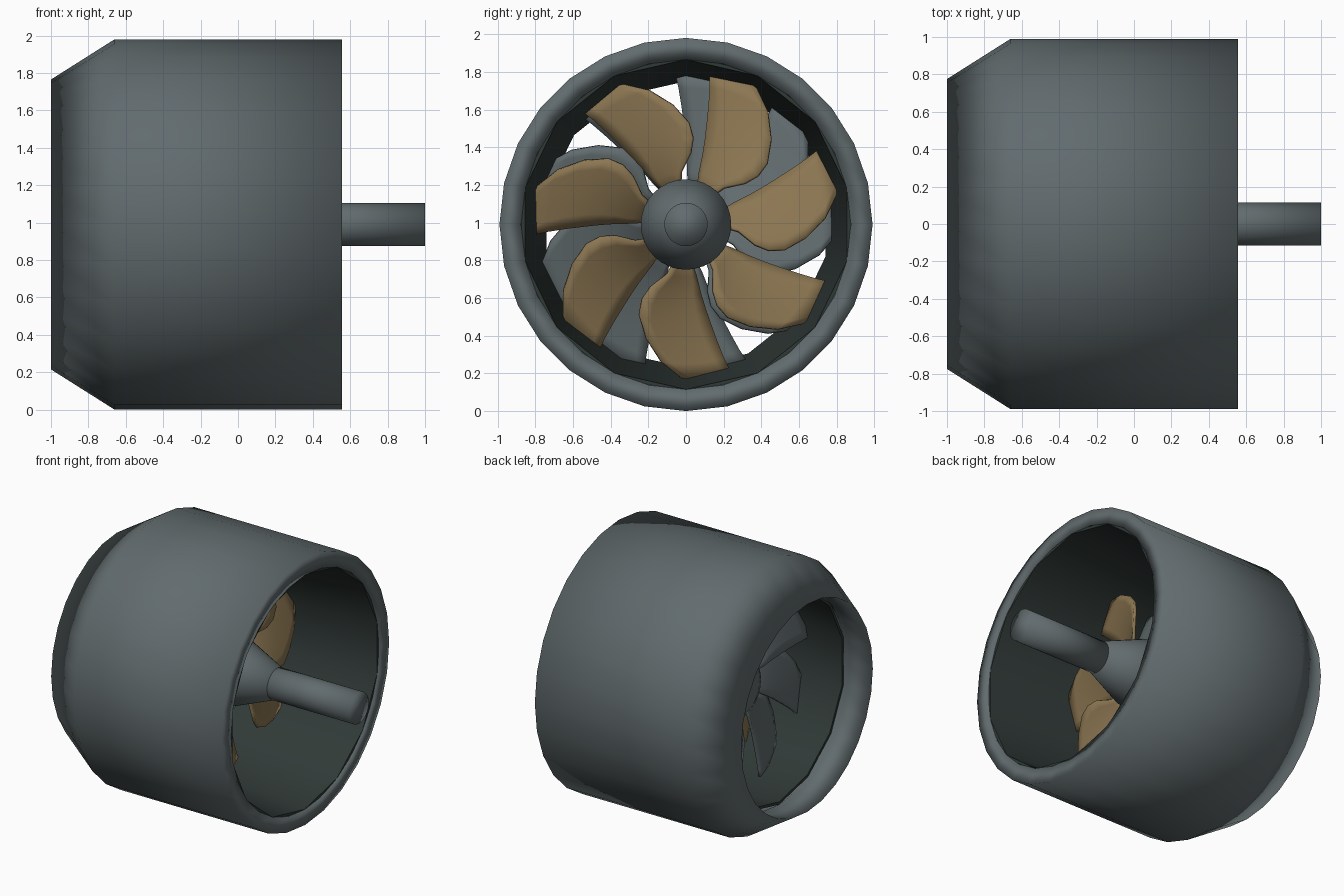
import bpy, bmesh, math

if "Cube" in bpy.data.objects:
    bpy.data.objects.remove(bpy.data.objects["Cube"])

CENTRE_Z = 0.99   # height of the shaft axis


def material(name, rgb):
    m = bpy.data.materials.new(name)
    m.diffuse_color = (*rgb, 1)
    m.use_nodes = True
    m.node_tree.nodes["Principled BSDF"].inputs["Base Color"].default_value = m.diffuse_color
    return m


steel = material("steel grey", (0.120, 0.147, 0.155))
dark = material("dark lining", (0.030, 0.042, 0.039))
bronze = material("bronze", (0.262, 0.182, 0.084))


def finish(name, bm, mat, angle):
    bmesh.ops.recalc_face_normals(bm, faces=bm.faces)
    me = bpy.data.meshes.new(name)
    bm.to_mesh(me)
    bm.free()
    me.materials.append(mat)
    me.shade_smooth()
    if angle < 180:
        me.set_sharp_from_angle(angle=math.radians(angle))
    ob = bpy.data.objects.new(name, me)
    ob.location.z = CENTRE_Z
    bpy.context.collection.objects.link(ob)
    return ob


def lathe(name, profile, sides, mat, closed=False, angle=180):
    """Turn (x, radius) points around the x axis."""
    bm = bmesh.new()
    rings = []
    for x, r in profile:
        ring = []
        for i in range(sides):
            a = math.pi / 2 + 2 * math.pi * i / sides
            ring.append(bm.verts.new((x, r * math.cos(a), r * math.sin(a))))
        rings.append(ring)
    pairs = list(zip(rings, rings[1:]))
    if closed:
        pairs.append((rings[-1], rings[0]))
    else:
        bm.faces.new(rings[0])
        bm.faces.new(rings[-1])
    for a, b in pairs:
        for i in range(sides):
            j = (i + 1) % sides
            bm.faces.new((a[i], a[j], b[j], b[i]))
    return finish(name, bm, mat, angle)


# Blade outline: radius, trailing angle, leading angle (degrees)
OUTLINE = [(0.17, 70, 50), (0.28, 75, 44), (0.38, 76, 35), (0.46, 77, 34),
           (0.54, 78, 37), (0.64, 79, 45), (0.74, 80, 54), (0.82, 81, 63)]


def blade_wheel(name, count, offset, x_front, pitch, scale, mat):
    """Ring of swept, helically pitched blades."""
    bm = bmesh.new()
    cols = 7
    for k in range(count):
        turn = offset + 360 * k / count
        rows = []
        for r, trail, lead in OUTLINE:
            row = []
            for c in range(cols):
                t = lead + (trail - lead) * c / (cols - 1)
                a = math.radians(t + turn)
                x = x_front - pitch * (t - 34)
                row.append(bm.verts.new((x, scale * r * math.cos(a),
                                         scale * r * math.sin(a))))
            rows.append(row)
        for p, q in zip(rows, rows[1:]):
            for c in range(cols - 1):
                bm.faces.new((p[c], p[c + 1], q[c + 1], q[c]))
    ob = finish(name, bm, mat, 40)
    mod = ob.modifiers.new("thickness", 'SOLIDIFY')
    mod.thickness = 0.02
    mod.offset = 0
    return ob


# Outer housing with tapered rear lip
lathe("housing", [(-1, 0.775), (-0.66, 0.99), (0.555, 0.99), (0.555, 0.875),
                  (0.52, 0.89), (-0.6, 0.89), (-0.77, 0.78)], 28, steel, True)

# Dark faceted duct lining, narrowing to the rear
lathe("duct_lining", [(0.55, 0.875), (-0.77, 0.76), (-0.77, 0.78), (0.55, 0.895)],
      14, dark, True, 50)

# Hub with a conical front, and the drive shaft
lathe("hub", [(-0.52, 0.12), (-0.48, 0.2), (-0.2, 0.235), (0.0, 0.24), (0.32, 0.115)],
      32, steel)
lathe("shaft", [(0.2, 0.115), (1.0, 0.115)], 32, steel)

# Bronze rotor and grey guide vanes behind it
blade_wheel("rotor_blades", 7, 0, 0.02, 0.004, 1.0, bronze)
blade_wheel("guide_vanes", 9, 13, -0.34, 0.0025, 0.98, steel)
